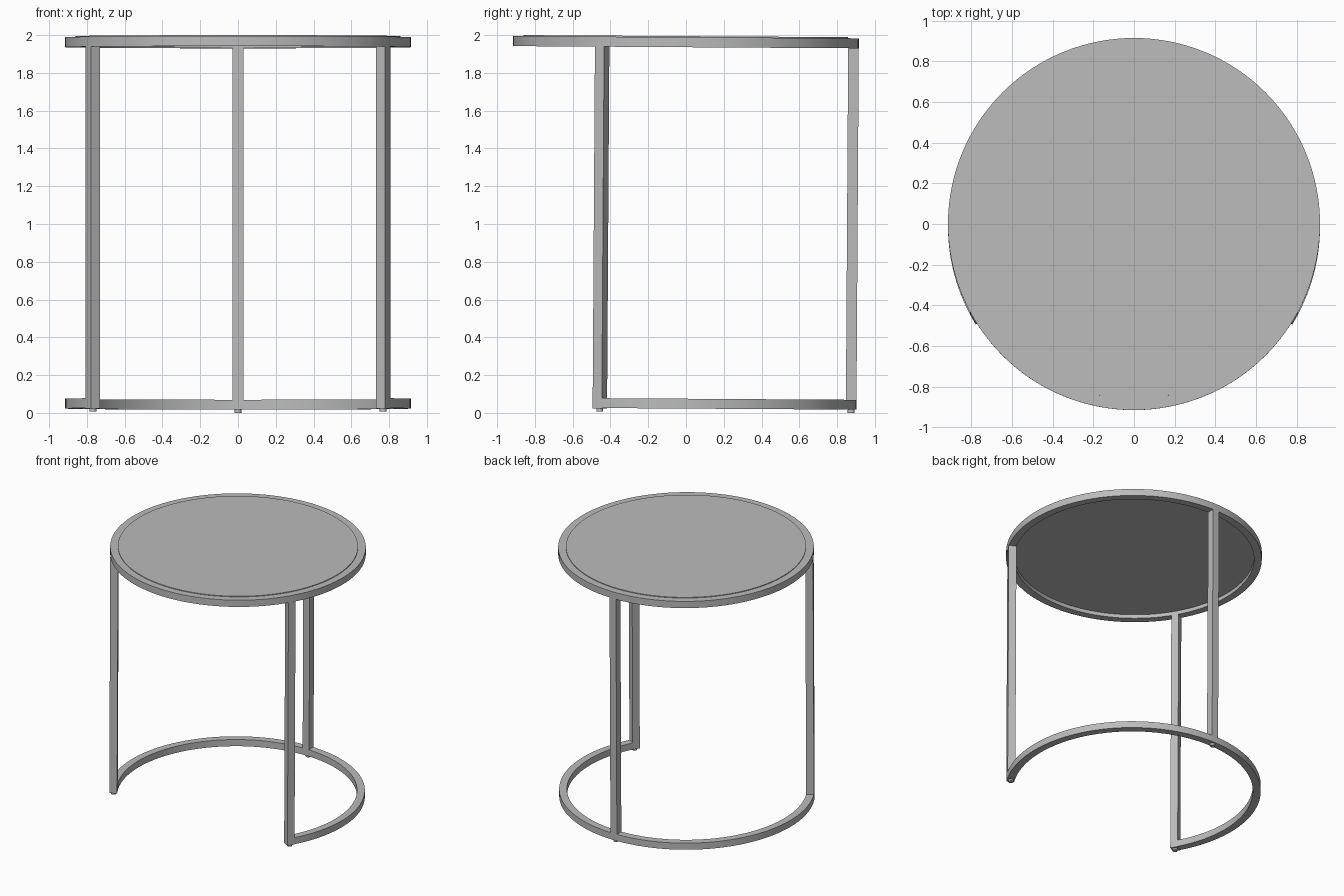
import bpy
import bmesh
from math import radians, cos, sin
from mathutils import Matrix

if "Cube" in bpy.data.objects:
    bpy.data.objects.remove(bpy.data.objects["Cube"], do_unlink=True)

OUTER, INNER = 0.915, 0.859
MID, BAR = (OUTER + INNER) / 2, OUTER - INNER
# The whole table leans very slightly backwards
LEAN = Matrix.Translation((0, -0.0128, 0)) @ Matrix.Rotation(-0.0064, 4, 'X')

grey = bpy.data.materials.new("grey_metal")
grey.use_nodes = True
COLOUR = (0.5, 0.5, 0.5, 1)
grey.diffuse_color = COLOUR
grey.node_tree.nodes["Principled BSDF"].inputs["Base Color"].default_value = COLOUR


def finish(name, bm, smooth=False):
    bmesh.ops.recalc_face_normals(bm, faces=bm.faces)
    mesh = bpy.data.meshes.new(name)
    bm.to_mesh(mesh)
    bm.free()
    mesh.materials.append(grey)
    obj = bpy.data.objects.new(name, mesh)
    obj.matrix_world = LEAN
    bpy.context.collection.objects.link(obj)
    if smooth:
        bpy.ops.object.select_all(action='DESELECT')
        obj.select_set(True)
        bpy.context.view_layer.objects.active = obj
        bpy.ops.object.shade_smooth_by_angle(angle=radians(30))
    return obj


def ring(name, z0, z1, start, end, steps):
    """Square bar swept around the z axis, closed when it makes a full turn."""
    bm = bmesh.new()
    full = end - start >= 360
    sections = []
    for i in range(steps if full else steps + 1):
        a = radians(start + (end - start) * i / steps)
        sections.append([bm.verts.new((r * cos(a), r * sin(a), z))
                         for r, z in ((INNER, z0), (OUTER, z0), (OUTER, z1), (INNER, z1))])
    pairs = list(zip(sections, sections[1:]))
    if full:
        pairs.append((sections[-1], sections[0]))
    else:
        bm.faces.new(sections[0])
        bm.faces.new(sections[-1])
    for s, t in pairs:
        for k in range(4):
            n = (k + 1) % 4
            bm.faces.new((s[k], s[n], t[n], t[k]))
    return finish(name, bm, True)


def cylinder(name, radius, z0, z1, x=0, y=0, sides=24):
    bm = bmesh.new()
    bmesh.ops.create_cone(bm, cap_ends=True, segments=sides, radius1=radius, radius2=radius,
                          depth=z1 - z0, matrix=Matrix.Translation((x, y, (z0 + z1) / 2)))
    return finish(name, bm, True)


def leg(name, angle, z0, z1):
    bm = bmesh.new()
    place = (Matrix.Rotation(radians(angle), 4, 'Z')
             @ Matrix.Translation((MID, 0, (z0 + z1) / 2))
             @ Matrix.Diagonal((BAR, BAR, z1 - z0, 1)))
    bmesh.ops.create_cube(bm, size=1, matrix=place)
    return finish(name, bm)


# Table top: rim with a slightly raised panel
ring("top_rim", 1.936, 1.989, 0, 360, 128)
cylinder("top_panel", INNER, 1.965, 1.9945, sides=128)

# Open base ring, ending against the two front legs
ring("base_ring", 0.023, 0.075, -28.5, 208.5, 96)

# Three legs, each with a small foot
for name, angle, bottom in (("left", -30, 0.021), ("right", 210, 0.021), ("back", 90, 0.075)):
    leg(name + "_leg", angle, bottom, 1.936)
    a = radians(angle)
    cylinder(name + "_foot", 0.018, 0.0056, 0.024, MID * cos(a), MID * sin(a))
